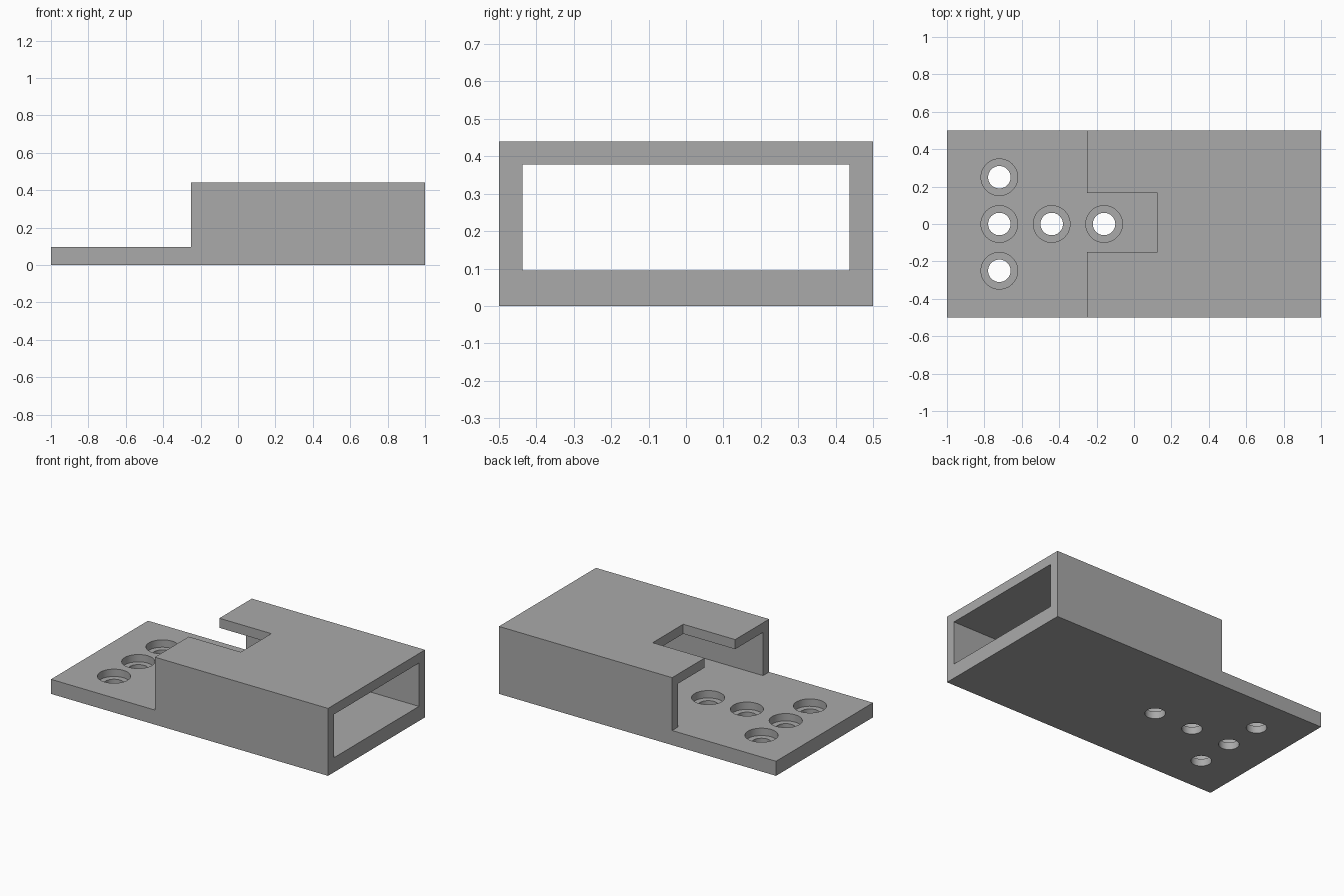
import bpy
import bmesh
from mathutils import Matrix, Vector

cube = bpy.data.objects.get("Cube")
if cube:
    bpy.data.objects.remove(cube, do_unlink=True)

grey = bpy.data.materials.new("plain grey")
grey.use_nodes = True
colour = (0.4, 0.4, 0.4, 1)
grey.diffuse_color = colour
grey.node_tree.nodes["Principled BSDF"].inputs["Base Color"].default_value = colour

BASE, TOP, WALL = 0.095, 0.44, 0.0625
STEP = -0.25      # where the sleeve begins
SEAT = 0.047      # floor of the counterbores


def finish(name, bm):
    mesh = bpy.data.meshes.new(name)
    bm.to_mesh(mesh)
    bm.free()
    mesh.materials.append(grey)
    obj = bpy.data.objects.new(name, mesh)
    bpy.context.collection.objects.link(obj)
    return obj


def box(name, low, high):
    low, high = Vector(low), Vector(high)
    bm = bmesh.new()
    place = Matrix.Translation((low + high) / 2) @ Matrix.Diagonal((*(high - low), 1))
    bmesh.ops.create_cube(bm, size=1, matrix=place)
    return finish(name, bm)


def cylinder(name, x, y, radius, low, high):
    bm = bmesh.new()
    bmesh.ops.create_cone(bm, cap_ends=True, segments=48, radius1=radius,
                          radius2=radius, depth=high - low,
                          matrix=Matrix.Translation((x, y, (low + high) / 2)))
    return finish(name, bm)


def cut(target, cutter):
    mod = target.modifiers.new("cut", "BOOLEAN")
    mod.operation = "DIFFERENCE"
    mod.solver = "EXACT"
    mod.object = cutter
    bpy.context.view_layer.objects.active = target
    bpy.ops.object.modifier_apply(modifier=mod.name)
    bpy.data.objects.remove(cutter, do_unlink=True)


# Body: solid block cut down to a plate with a sleeve
body = box("mounting_sleeve", (-1, -0.5, 0), (1, 0.5, TOP))
cut(body, box("step_cutter", (-1.2, -0.7, BASE), (STEP, 0.7, 1)))
cut(body, box("channel_cutter", (-0.6, -0.5 + WALL, BASE), (1.2, 0.5 - WALL, TOP - WALL)))

# Access notch in the sleeve roof
cut(body, box("notch_cutter", (-0.6, -0.15, 0.25), (0.125, 0.165, 1)))

# Counterbored screw holes
for x, y in [(-0.72, -0.25), (-0.72, 0), (-0.72, 0.25), (-0.44, 0), (-0.16, 0)]:
    cut(body, cylinder("bore_cutter", x, y, 0.098, SEAT, 0.2))
    cut(body, cylinder("hole_cutter", x, y, 0.06, -0.1, 0.2))

# Smooth the bores, keep the edges sharp
bpy.ops.object.select_all(action="DESELECT")
body.select_set(True)
bpy.context.view_layer.objects.active = body
bpy.ops.object.shade_smooth_by_angle()
